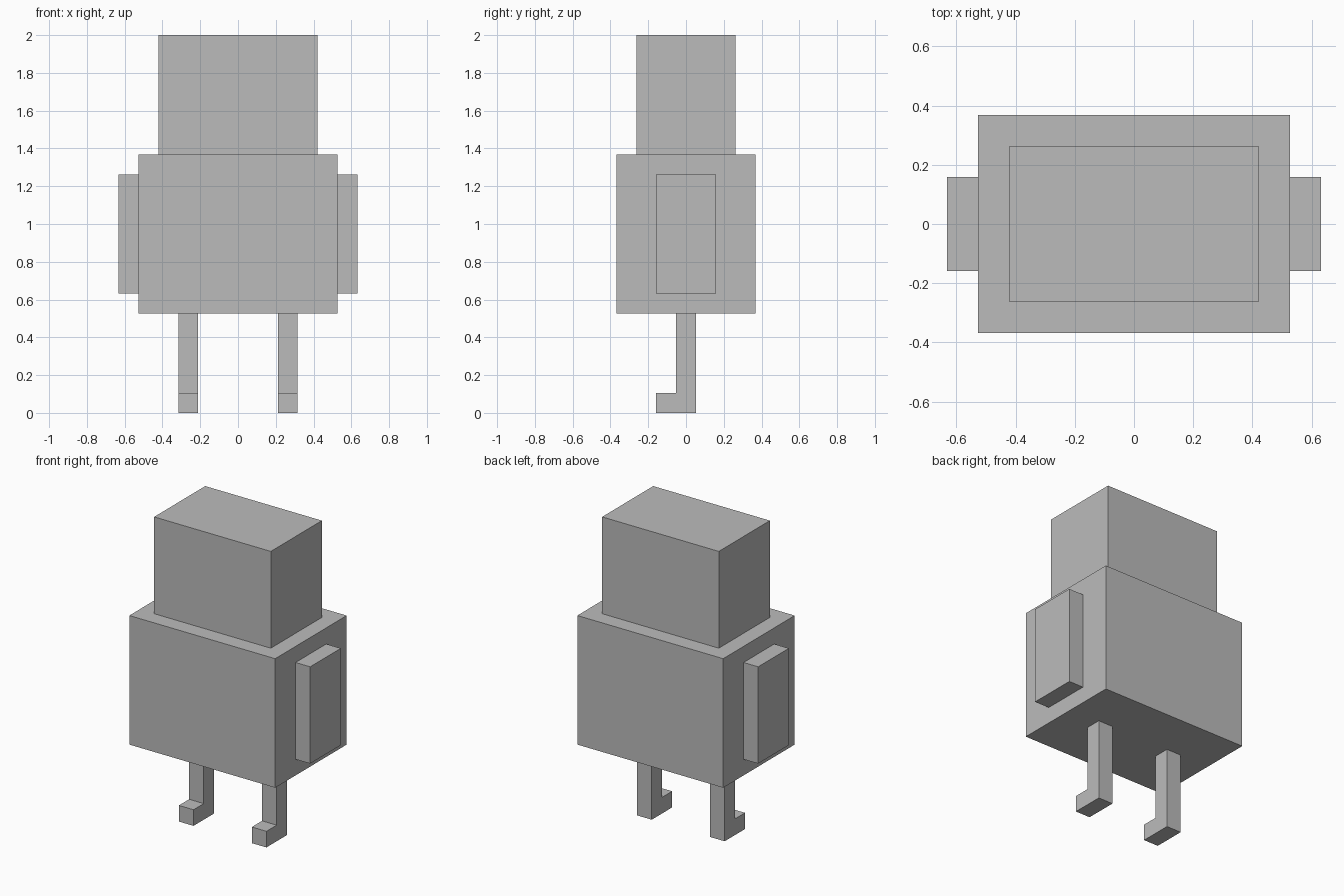
import bpy
import bmesh
from mathutils import Vector

cube = bpy.data.objects.get("Cube")
if cube:
    bpy.data.objects.remove(cube, do_unlink=True)

U = 2 / 19  # the design sits on a grid 19 units tall

# Single flat colour
grey = bpy.data.materials.new("grey")
grey.use_nodes = True
grey.diffuse_color = (0.5, 0.5, 0.5, 1)
grey.node_tree.nodes["Principled BSDF"].inputs["Base Color"].default_value = (0.5, 0.5, 0.5, 1)


def add_object(name, bm):
    bmesh.ops.recalc_face_normals(bm, faces=bm.faces)
    mesh = bpy.data.meshes.new(name)
    bm.to_mesh(mesh)
    bm.free()
    mesh.materials.append(grey)
    obj = bpy.data.objects.new(name, mesh)
    bpy.context.collection.objects.link(obj)
    return obj


def box(name, low, high):
    """Box between two corners given in grid units."""
    low, high = Vector(low) * U, Vector(high) * U
    bm = bmesh.new()
    bmesh.ops.create_cube(bm, size=1)
    bmesh.ops.scale(bm, vec=high - low, verts=bm.verts)
    bmesh.ops.translate(bm, vec=(low + high) / 2, verts=bm.verts)
    return add_object(name, bm)


def extrude_x(name, profile, x0, x1):
    """Extrude a (y, z) profile along x, in grid units."""
    bm = bmesh.new()
    face = bm.faces.new([bm.verts.new((x0 * U, y * U, z * U)) for y, z in profile])
    out = bmesh.ops.extrude_face_region(bm, geom=[face])
    moved = [v for v in out["geom"] if isinstance(v, bmesh.types.BMVert)]
    bmesh.ops.translate(bm, vec=((x1 - x0) * U, 0, 0), verts=moved)
    return add_object(name, bm)


# Body and head
box("body", (-5, -3.5, 5), (5, 3.5, 13))
box("head", (-4, -2.5, 13), (4, 2.5, 19))

# Side wings and L-shaped legs with the toe pointing forward
leg_profile = [(0.5, 0), (0.5, 5), (-0.5, 5), (-0.5, 1), (-1.5, 1), (-1.5, 0)]
for side, s in (("left", 1), ("right", -1)):
    x0, x1 = sorted((5 * s, 6 * s))
    box(side + "_wing", (x0, -1.5, 6), (x1, 1.5, 12))
    x0, x1 = sorted((2 * s, 3 * s))
    extrude_x(side + "_leg", leg_profile, x0, x1)
